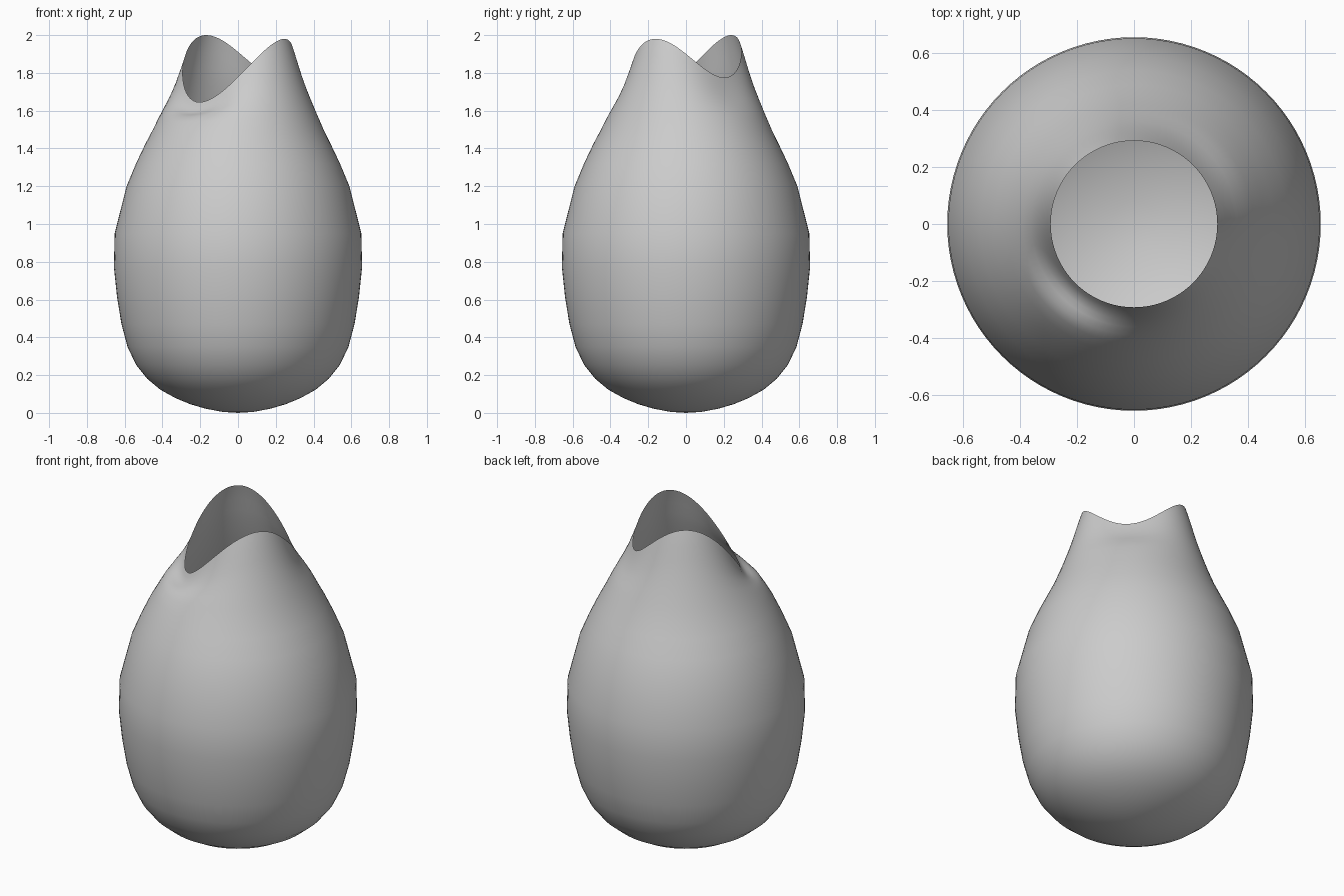
import bpy, bmesh, math

if "Cube" in bpy.data.objects:
    bpy.data.objects.remove(bpy.data.objects["Cube"])

SEG = 96

# Rim keys: direction in degrees and height factor (0 = lowest dip, 1 = highest tip)
RIM = [(44, 0.366), (125, 1.0), (226, 0.0), (327, 0.944), (404, 0.366)]


def rim_factor(deg):
    if deg < 44:
        deg += 360
    for (a0, f0), (a1, f1) in zip(RIM, RIM[1:]):
        if a0 <= deg <= a1:
            t = (deg - a0) / (a1 - a0)
            return f0 + (f1 - f0) * (1 - math.cos(math.pi * t)) / 2


# Rows: radius, height below the lowest dip, height below the highest tip
ROWS = [(r, z, z) for r, z in [
    (0.08, 0.005), (0.17, 0.022), (0.25, 0.045), (0.33, 0.078), (0.41, 0.122),
    (0.48, 0.18), (0.54, 0.255), (0.585, 0.35), (0.617, 0.47), (0.64, 0.61),
    (0.657, 0.77), (0.653, 0.95), (0.59, 1.20), (0.54, 1.32), (0.49, 1.425)]]
ROWS += [(0.455, 1.485, 1.50), (0.42, 1.54, 1.59), (0.39, 1.567, 1.675),
         (0.362, 1.578, 1.76), (0.34, 1.586, 1.835), (0.32, 1.60, 1.91),
         (0.304, 1.622, 1.965), (0.293, 1.645, 2.0)]

# Open egg-shaped body with wavy mouth
bm = bmesh.new()
rings = []
for r, low, high in ROWS:
    ring = []
    for i in range(SEG):
        a = 2 * math.pi * i / SEG
        z = low + (high - low) * rim_factor(360 * i / SEG)
        ring.append(bm.verts.new((r * math.cos(a), r * math.sin(a), z)))
    rings.append(ring)
base = bm.verts.new((0, 0, 0))
for i in range(SEG):
    j = (i + 1) % SEG
    bm.faces.new((base, rings[0][j], rings[0][i]))
    for lo, up in zip(rings, rings[1:]):
        bm.faces.new((lo[i], lo[j], up[j], up[i]))
for f in bm.faces:
    f.smooth = True
mesh = bpy.data.meshes.new("vase_body")
bm.to_mesh(mesh)
bm.free()
bpy.context.collection.objects.link(bpy.data.objects.new("vase_body", mesh))
